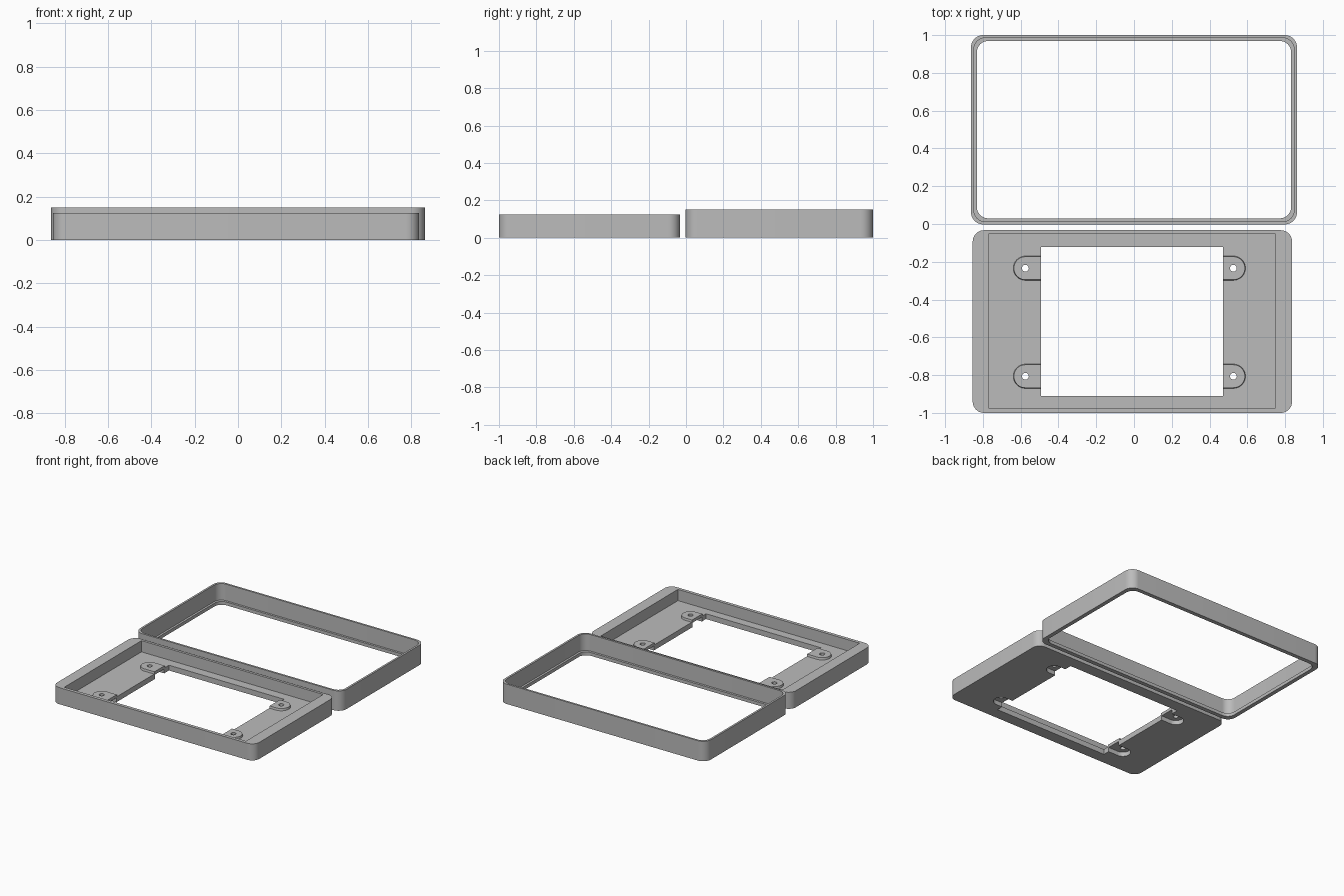
import bpy, bmesh, math

if "Cube" in bpy.data.objects:
    bpy.data.objects.remove(bpy.data.objects["Cube"])

grey = bpy.data.materials.new("plain grey")
grey.diffuse_color = (0.5, 0.5, 0.5, 1)
grey.use_nodes = True
grey.node_tree.nodes["Principled BSDF"].inputs["Base Color"].default_value = grey.diffuse_color


def rounded_rect(x0, x1, y0, y1, r=0.0, steps=10):
    """Outline of a rectangle with rounded corners."""
    if r == 0:
        return [(x0, y0), (x1, y0), (x1, y1), (x0, y1)]
    pts = []
    corners = [(x1 - r, y1 - r), (x0 + r, y1 - r), (x0 + r, y0 + r), (x1 - r, y0 + r)]
    for q, (cx, cy) in enumerate(corners):
        for i in range(steps + 1):
            a = math.pi / 2 * (q + i / steps)
            pts.append((cx + r * math.cos(a), cy + r * math.sin(a)))
    return pts


def tab_outline(cx, cy, r, edge, steps=20):
    """Outline with a round outer end and a straight end at the opening edge."""
    s = 1 if edge > cx else -1
    pts = [(edge, cy + r)]
    for i in range(steps + 1):
        a = math.pi / 2 + math.pi * i / steps
        pts.append((cx + s * r * math.cos(a), cy + r * math.sin(a)))
    pts.append((edge, cy - r))
    return pts if s > 0 else pts[::-1]


def circle(cx, cy, r, n=24):
    return [(cx + r * math.cos(2 * math.pi * i / n), cy + r * math.sin(2 * math.pi * i / n))
            for i in range(n)]


def prism(name, bottom, z0, z1, top=None):
    """Solid between two outlines with equal point counts."""
    top = top or bottom
    bm = bmesh.new()
    lo = [bm.verts.new((x, y, z0)) for x, y in bottom]
    hi = [bm.verts.new((x, y, z1)) for x, y in top]
    n = len(lo)
    bm.faces.new(lo[::-1])
    bm.faces.new(hi)
    for i in range(n):
        j = (i + 1) % n
        bm.faces.new((lo[i], lo[j], hi[j], hi[i]))
    bmesh.ops.recalc_face_normals(bm, faces=bm.faces[:])
    mesh = bpy.data.meshes.new(name)
    bm.to_mesh(mesh)
    bm.free()
    mesh.materials.append(grey)
    ob = bpy.data.objects.new(name, mesh)
    bpy.context.collection.objects.link(ob)
    return ob


def combine(target, other, operation):
    """Apply a boolean and discard the helper."""
    mod = target.modifiers.new("cut", "BOOLEAN")
    mod.operation, mod.object, mod.solver = operation, other, "EXACT"
    bpy.context.view_layer.objects.active = target
    bpy.ops.object.modifier_apply(modifier=mod.name)
    bpy.data.objects.remove(other, do_unlink=True)


def smooth(ob):
    bpy.ops.object.select_all(action="DESELECT")
    ob.select_set(True)
    bpy.context.view_layer.objects.active = ob
    bpy.ops.object.shade_smooth_by_angle(angle=math.radians(30))


# Bezel frame: thin wall with a narrow inner lip at the bottom
frame = prism("bezel_frame", rounded_rect(-0.863, 0.863, -0.002, 1.0, 0.065), 0, 0.15)
combine(frame, prism("c", rounded_rect(-0.848, 0.848, 0.013, 0.985, 0.06), 0.025, 0.3), "DIFFERENCE")
combine(frame, prism("c", rounded_rect(-0.832, 0.832, 0.03, 0.969, 0.06), -0.1, 0.1), "DIFFERENCE")
smooth(frame)

# Back tray: rounded block with a square pocket and a window in the floor
FLOOR, TAB_TOP = 0.04, 0.056
LEFT, RIGHT = -0.492, 0.471
tray = prism("back_tray", rounded_rect(-0.854, 0.837, -1.0, -0.033, 0.06), 0, 0.125)
combine(tray, prism("c", rounded_rect(-0.77, 0.75, -0.975, -0.053), FLOOR, 0.3), "DIFFERENCE")

# Raised screw tabs, hollow underneath, with a screw hole each
tabs = [(x, y, e) for x, e in ((-0.575, LEFT), (0.526, RIGHT)) for y in (-0.234, -0.806)]
for x, y, edge in tabs:
    inner = edge + (0.02 if edge > x else -0.02)
    combine(tray, prism("t", tab_outline(x, y, 0.068, inner), 0.02, TAB_TOP,
                        tab_outline(x, y, 0.061, inner)), "UNION")
    combine(tray, prism("c", tab_outline(x, y, 0.055, inner), -0.1, 0.033), "DIFFERENCE")
    combine(tray, prism("c", circle(x, y, 0.018), -0.1, 0.2), "DIFFERENCE")
combine(tray, prism("c", rounded_rect(LEFT, RIGHT, -0.911, -0.122), -0.1, 0.2), "DIFFERENCE")
smooth(tray)
